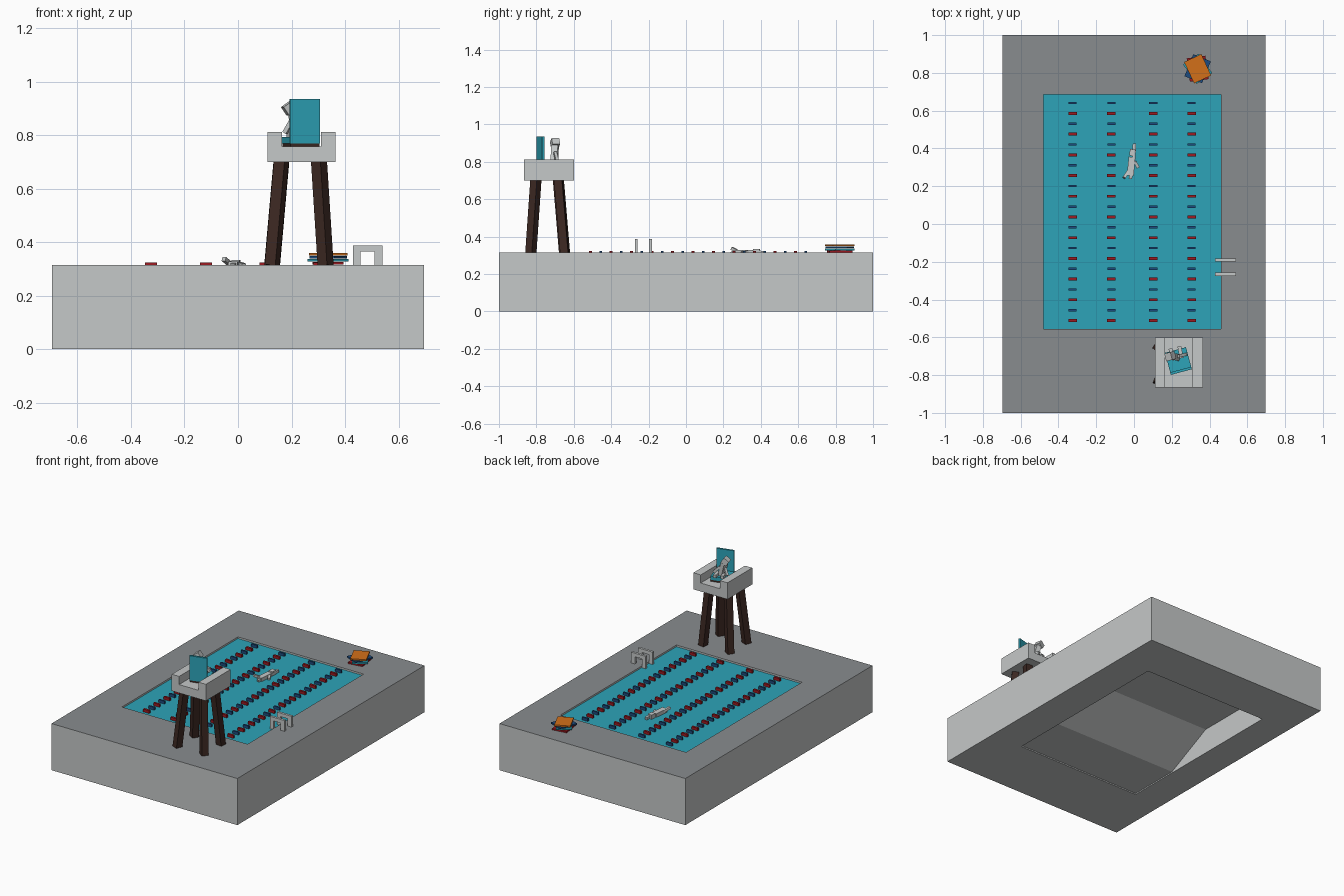
import bpy, bmesh, math
from mathutils import Vector, Matrix

if "Cube" in bpy.data.objects:
    bpy.data.objects.remove(bpy.data.objects["Cube"])


def mat(name, rgb):
    m = bpy.data.materials.new(name)
    m.diffuse_color = (*rgb, 1)
    m.use_nodes = True
    m.node_tree.nodes["Principled BSDF"].inputs["Base Color"].default_value = m.diffuse_color
    return m


PALE = mat("pale grey", (0.56, 0.58, 0.58))
DECK = mat("deck grey", (0.25, 0.265, 0.275))
TEAL = mat("teal", (0.026, 0.37, 0.48))
BROWN = mat("dark brown", (0.045, 0.021, 0.016))
RED = mat("red", (0.33, 0.01, 0.015))
BLUE = mat("blue", (0.012, 0.07, 0.21))
ORANGE = mat("orange", (0.65, 0.16, 0.01))


def finish(name, bm, *mats):
    me = bpy.data.meshes.new(name)
    bm.to_mesh(me)
    bm.free()
    for m in mats:
        me.materials.append(m)
    ob = bpy.data.objects.new(name, me)
    bpy.context.collection.objects.link(ob)
    return ob


def add_box(bm, centre, size, rot=None):
    m = Matrix.Translation(centre) @ (rot or Matrix()) @ Matrix.Diagonal((*size, 1))
    bmesh.ops.create_cube(bm, size=1, matrix=m)


def box(name, m, centre, size, rz=0, rx=0, ry=0):
    bm = bmesh.new()
    rot = Matrix.Rotation(rz, 4, 'Z') @ Matrix.Rotation(ry, 4, 'Y') @ Matrix.Rotation(rx, 4, 'X')
    add_box(bm, centre, size, rot)
    return finish(name, bm, m)


def beam(name, m, a, b, w, d=None, twist=0):
    a, b = Vector(a), Vector(b)
    bm = bmesh.new()
    rot = (b - a).to_track_quat('Z', 'Y').to_matrix().to_4x4() @ Matrix.Rotation(twist, 4, 'Z')
    add_box(bm, (a + b) / 2, (w, d or w, (b - a).length), rot)
    return finish(name, bm, m)


def prism(name, m, outline, axis, lo, hi):
    """Extrude a 2D outline along x ('X': points are y,z) or y ('Y': points are x,z)."""
    bm = bmesh.new()
    place = (lambda p, t: (t, p[0], p[1])) if axis == 'X' else (lambda p, t: (p[0], t, p[1]))
    f = bm.faces.new([bm.verts.new(place(p, lo)) for p in outline])
    ext = bmesh.ops.extrude_face_region(bm, geom=[f])
    vs = [v for v in ext["geom"] if isinstance(v, bmesh.types.BMVert)]
    step = Vector((hi - lo, 0, 0)) if axis == 'X' else Vector((0, hi - lo, 0))
    bmesh.ops.translate(bm, verts=vs, vec=step)
    bmesh.ops.recalc_face_normals(bm, faces=bm.faces)
    return finish(name, bm, m)


# pool surround: a block with a rectangular opening right through it
TOP = 0.315
PX0, PX1, PY0, PY1 = -0.48, 0.46, -0.555, 0.685
bm = bmesh.new()
rings = []
for x0, x1, y0, y1 in ((-0.695, 0.695, -1, 1), (PX0, PX1, PY0, PY1)):
    for z in (0, TOP):
        rings.append([bm.verts.new((x, y, z)) for x, y in ((x0, y0), (x1, y0), (x1, y1), (x0, y1))])
out_lo, out_hi, in_lo, in_hi = rings
for a, b in ((out_lo, out_hi), (out_hi, in_hi), (in_hi, in_lo), (in_lo, out_lo)):
    for i in range(4):
        j = (i + 1) % 4
        bm.faces.new((a[i], a[j], b[j], b[i]))
bmesh.ops.recalc_face_normals(bm, faces=bm.faces)
for f in bm.faces:
    f.material_index = 1 if f.normal.z > 0.5 else 0
finish("pool_surround", bm, PALE, DECK)

# basin floor: deep end, slope, shallow end
floor = [(PY0, 0.008), (-0.2, 0.008), (0.13, 0.17), (PY1, 0.17)]
prism("basin_floor", PALE, floor + [(y, z + 0.006) for y, z in reversed(floor)], 'X', PX0, PX1)

# water
box("water", TEAL, ((PX0 + PX1) / 2, (PY0 + PY1) / 2, 0.301), (PX1 - PX0, PY1 - PY0, 0.006))

# lane floats, alternating blue and red
for m, label, parity, size in ((BLUE, "blue", 0, (0.043, 0.012, 0.026)),
                               (RED, "red", 1, (0.045, 0.015, 0.026))):
    bm = bmesh.new()
    for x in (-0.325, -0.12, 0.102, 0.305):
        for i in range(parity, 22, 2):
            add_box(bm, (x, 0.64 - i * 0.0548, 0.31), size)
    finish(label + "_lane_floats", bm, m)

# pool ladder: two arched rails
arch = [(0.43, 0.30), (0.43, 0.388), (0.54, 0.388), (0.54, TOP),
        (0.511, TOP), (0.511, 0.364), (0.457, 0.364), (0.457, 0.30)]
for side, y in (("front", -0.266), ("back", -0.191)):
    prism(side + "_ladder_rail", PALE, arch, 'Y', y - 0.008, y + 0.008)

# stack of kickboards
for i, (name, m, ang) in enumerate((("red", RED, 8), ("teal", TEAL, 35), ("blue", BLUE, -22), ("orange", ORANGE, 25))):
    box(name + "_kickboard", m, (0.337, 0.822, 0.3205 + i * 0.0112), (0.1, 0.125, 0.0095), math.radians(ang))

# lookout chair: seat with arms, splayed legs
CX, CY = 0.2375, -0.7325
prism("lookout_seat", PALE, [(0.11, 0.70), (0.365, 0.70), (0.365, 0.812), (0.31, 0.812),
                             (0.31, 0.757), (0.165, 0.757), (0.165, 0.812), (0.11, 0.812)],
      'Y', -0.865, -0.60)
for sx, side in ((-1, "left"), (1, "right")):
    for sy, end in ((-1, "front"), (1, "back")):
        beam(f"{end}_{side}_leg", BROWN,
             (CX - 0.01 + sx * 0.1, CY - 0.007 + sy * 0.09, TOP - 0.002),
             (CX - 0.005 + sx * 0.07, CY - 0.01 + sy * 0.06, 0.705), 0.043,
             twist=math.radians(30 if sx * sy > 0 else 12))

# folding seat on the lookout, turned a little
ANG = math.radians(15)
turn = Matrix.Translation((0.235, -0.725, 0)) @ Matrix.Rotation(ANG, 4, 'Z')
box("seat_base", BROWN, turn @ Vector((0, 0, 0.763)), (0.112, 0.115, 0.012), ANG)
box("seat_cushion", TEAL, turn @ Vector((0, 0, 0.781)), (0.115, 0.12, 0.025), ANG)
box("seat_back", TEAL, turn @ Vector((0, -0.054, 0.852)), (0.115, 0.014, 0.166), ANG)

# seated lifeguard figure
beam("guard_torso", PALE, (0.228, -0.705, 0.793), (0.202, -0.70, 0.885), 0.036, 0.03)
box("guard_head", PALE, (0.192, -0.70, 0.9), (0.04, 0.042, 0.038), ANG, 0, -math.radians(35))
for s, side in ((-1, "left"), (1, "right")):
    beam(side + "_guard_leg", PALE, turn @ Vector((s * 0.02, 0.01, 0.803)),
         turn @ Vector((s * 0.025, 0.075, 0.803)), 0.02)
    beam(side + "_guard_arm", PALE, (0.217 + s * 0.018, -0.70, 0.85),
         (0.225 + s * 0.05, -0.69, 0.808), 0.016)

# swimmer
box("swimmer_body", PALE, (-0.015, 0.305, 0.313), (0.036, 0.1, 0.03), -0.1)
box("swimmer_head", PALE, (-0.008, 0.378, 0.318), (0.03, 0.035, 0.03), -0.1)
beam("swimmer_front_arm", PALE, (0.0, 0.35, 0.318), (0.002, 0.425, 0.315), 0.017)
beam("swimmer_side_arm", PALE, (0.005, 0.33, 0.318), (0.022, 0.298, 0.312), 0.016)
beam("swimmer_raised_leg", PALE, (-0.03, 0.28, 0.318), (-0.053, 0.245, 0.337), 0.016)
beam("swimmer_straight_leg", PALE, (-0.012, 0.27, 0.315), (-0.02, 0.24, 0.31), 0.017)
